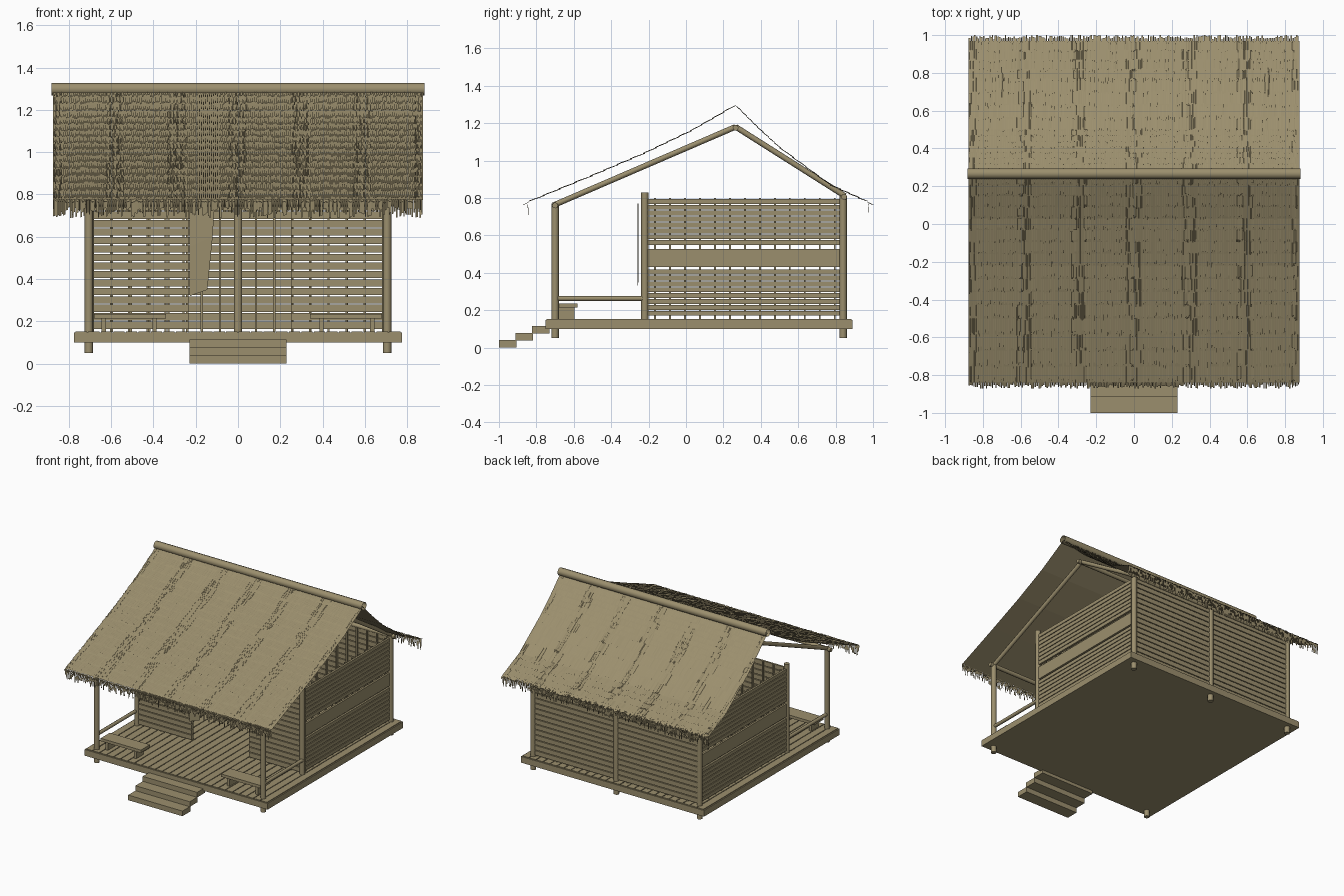
import bpy, bmesh, math, random
from mathutils import Vector

if "Cube" in bpy.data.objects:
    bpy.data.objects.remove(bpy.data.objects["Cube"])

random.seed(4)
tan = bpy.data.materials.new("dry_straw_wood")
tan.diffuse_color = (0.33, 0.275, 0.155, 1)
tan.use_nodes = True
tan.node_tree.nodes["Principled BSDF"].inputs["Base Color"].default_value = tan.diffuse_color


def finish(bm, name):
    me = bpy.data.meshes.new(name)
    bm.to_mesh(me)
    bm.free()
    me.materials.append(tan)
    ob = bpy.data.objects.new(name, me)
    bpy.context.collection.objects.link(ob)
    return ob


def box(bm, x0, x1, y0, y1, z0, z1):
    vs = bmesh.ops.create_cube(bm, size=1)["verts"]
    for v in vs:
        v.co = Vector(((x0 + x1) / 2 + v.co.x * (x1 - x0),
                       (y0 + y1) / 2 + v.co.y * (y1 - y0),
                       (z0 + z1) / 2 + v.co.z * (z1 - z0)))


def pole(bm, a, b, r, sides=8, caps=True):
    a, b = Vector(a), Vector(b)
    d = b - a
    vs = bmesh.ops.create_cone(bm, cap_ends=caps, segments=sides, radius1=r,
                               radius2=r, depth=d.length)["verts"]
    rot = d.to_track_quat('Z', 'Y')
    for v in vs:
        v.co = rot @ v.co + (a + b) / 2


def smooth(ob):
    for p in ob.data.polygons:
        p.use_smooth = True
    bpy.context.view_layer.objects.active = ob
    ob.select_set(True)
    bpy.ops.object.shade_smooth_by_angle(angle=math.radians(50))
    ob.select_set(False)


# Platform: rim slab with raised floor boards
bm = bmesh.new()
box(bm, -0.775, 0.775, -0.75, 0.89, 0.10, 0.147)
finish(bm, "platform")
bm = bmesh.new()
n = 26
for i in range(n):
    w = 1.54 / n
    x = -0.77 + i * w
    box(bm, x + 0.003, x + w - 0.003, -0.745, 0.885, 0.14, 0.153)
finish(bm, "floor_boards")

# Entry steps
bm = bmesh.new()
for i in range(3):
    box(bm, -0.23, 0.23, -1 + 0.088 * i, -0.905 + 0.088 * i, 0.038 * i, 0.038 * i + 0.039)
finish(bm, "steps")

# Posts and stilts
bm = bmesh.new()
for s in (-1, 1):
    pole(bm, (s * 0.705, -0.70, 0.05), (s * 0.705, -0.70, 0.77), 0.02)
    pole(bm, (s * 0.705, 0.84, 0.05), (s * 0.705, 0.84, 0.81), 0.02)
    pole(bm, (s * 0.70, -0.22, 0.14), (s * 0.70, -0.22, 0.83), 0.02)
pole(bm, (0, 0.84, 0.05), (0, 0.84, 0.81), 0.02)
smooth(finish(bm, "posts"))

# Roof frame: rafters, eave beams and ridge beam
bm = bmesh.new()
for x in (-0.705, 0.705):
    pole(bm, (x, -0.71, 0.76), (x, 0.265, 1.18), 0.015)
    pole(bm, (x, 0.265, 1.18), (x, 0.85, 0.81), 0.015)
for y, z in ((-0.70, 0.76), (0.845, 0.805), (0.265, 1.175)):
    pole(bm, (-0.74, y, z), (0.74, y, z), 0.016)
smooth(finish(bm, "roof_frame"))

# Side walls: horizontal slats over thin uprights, with a plain middle board
bm = bmesh.new()
pitch = 0.0315
for s in (-1, 1):
    xa, xb = sorted((s * 0.693, s * 0.708))
    for i in range(20):
        z = 0.17 + i * pitch
        if 0.42 < z < 0.52:
            continue
        box(bm, xa, xb, -0.205, 0.825, z, z + 0.026)
    box(bm, xa, xb, -0.205, 0.825, 0.43, 0.527)
    xa, xb = sorted((s * 0.682, s * 0.694))
    for i in range(13):
        y = -0.17 + i * 0.08
        box(bm, xa, xb, y, y + 0.01, 0.15, 0.80)
finish(bm, "side_walls")

# Back wall and the two front wall panels beside the doorway
bm = bmesh.new()
for x0, x1, y, sy in ((-0.69, 0.69, 0.84, -1), (-0.69, -0.235, -0.22, 1), (0.25, 0.69, -0.22, 1)):
    for i in range(16):
        z = 0.165 + i * 0.04
        box(bm, x0, x1, y - 0.007, y + 0.007, z, z + 0.034)
    k = round((x1 - x0) / 0.085)
    ya, yb = sorted((y + sy * 0.006, y + sy * 0.02))
    for i in range(k + 1):
        x = x0 + (x1 - x0 - 0.01) * i / k
        box(bm, x, x + 0.01, ya, yb, 0.15, 0.80)
finish(bm, "front_and_back_walls")

# Doorway curtain, gathered to one side
bm = bmesh.new()
left = [(-0.23, 0.77), (-0.23, 0.55), (-0.228, 0.32)]
right = [(-0.11, 0.77), (-0.12, 0.60), (-0.145, 0.35)]
a = [bm.verts.new((x, -0.26, z)) for x, z in left]
b = [bm.verts.new((x, -0.255, z)) for x, z in right]
for i in range(2):
    bm.faces.new((a[i], a[i + 1], b[i + 1], b[i]))
finish(bm, "curtain")

# Porch side rails
bm = bmesh.new()
for s in (-1, 1):
    pole(bm, (s * 0.705, -0.70, 0.262), (s * 0.705, -0.22, 0.262), 0.013)
smooth(finish(bm, "porch_rails"))

# Porch benches
bm = bmesh.new()
for s in (-1, 1):
    xa, xb = sorted((s * 0.34, s * 0.68))
    box(bm, xa, xb, -0.69, -0.58, 0.213, 0.235)
    for x in (0.395, 0.635):
        box(bm, s * x - 0.01, s * x + 0.01, -0.68, -0.595, 0.15, 0.215)
finish(bm, "benches")

# Thatched roof: curved sheet on each slope, overlaid with rows of straw blades
slopes = {
    "front": [(0.265, 1.29), (0.03, 1.155), (-0.22, 1.035), (-0.50, 0.915), (-0.84, 0.775)],
    "back": [(0.265, 1.29), (0.38, 1.175), (0.50, 1.065), (0.77, 0.865), (0.97, 0.775)],
}


def along(pts, t):
    t = max(0.0, min(0.9999, t)) * (len(pts) - 1)
    i = int(t)
    p, q = Vector(pts[i]), Vector(pts[i + 1])
    return p.lerp(q, t - i)


def blade(bm, x, w, p, q, twist):
    # p and q are (y, z) ends; the twist lifts one long edge
    bm.faces.new([bm.verts.new(c) for c in (
        (x, p[0], p[1]), (x + w, p[0], p[1] + twist),
        (x + w, q[0], q[1] + twist), (x, q[0], q[1]))])


for side, pts in slopes.items():
    bm = bmesh.new()
    prev = None
    for y, z in pts:
        row = [bm.verts.new((x, y, z)) for x in (-0.875, 0.875)]
        if prev:
            bm.faces.new((prev[0], row[0], row[1], prev[1]))
        prev = row
    finish(bm, side + "_thatch_sheet")

    bm = bmesh.new()
    rows = 16
    for r in range(rows):
        x = -0.875
        while x < 0.868:
            u = ((x + 0.875) / 0.2917) % 1          # straw is finer at bundle joints
            step = 0.0055 if u < 0.15 or u > 0.85 else 0.0095
            p = along(pts, r / rows)
            q = along(pts, (r + 0.75 + random.random() * 0.4) / rows)
            blade(bm, x, step * 0.7, (p.x, p.y + 0.001), (q.x, q.y + 0.006),
                  random.uniform(0, 0.004))
            x += step
    finish(bm, side + "_thatch_straw")

    # Ragged eave tips and drooping fringe
    bm = bmesh.new()
    y0, z0 = pts[-1]
    d = -1 if side == "front" else 1
    x = -0.875
    while x < 0.868:
        w = random.uniform(0.005, 0.009)
        k = random.uniform(0.3, 1)
        blade(bm, x, w, (y0, z0 + 0.003), (y0 + d * 0.032 * k, z0 - 0.014 * k), 0.002)
        y1 = y0 + d * 0.008
        blade(bm, x, w, (y1, z0 - 0.002), (y1 - d * 0.006, z0 - random.uniform(0.035, 0.088)), 0.002)
        x += w + random.uniform(0, 0.003)
    finish(bm, side + "_eave_fringe")

# Ridge tube, open at both ends
bm = bmesh.new()
pole(bm, (-0.882, 0.267, 1.298), (0.882, 0.267, 1.298), 0.029, 10, False)
smooth(finish(bm, "ridge_tube"))
